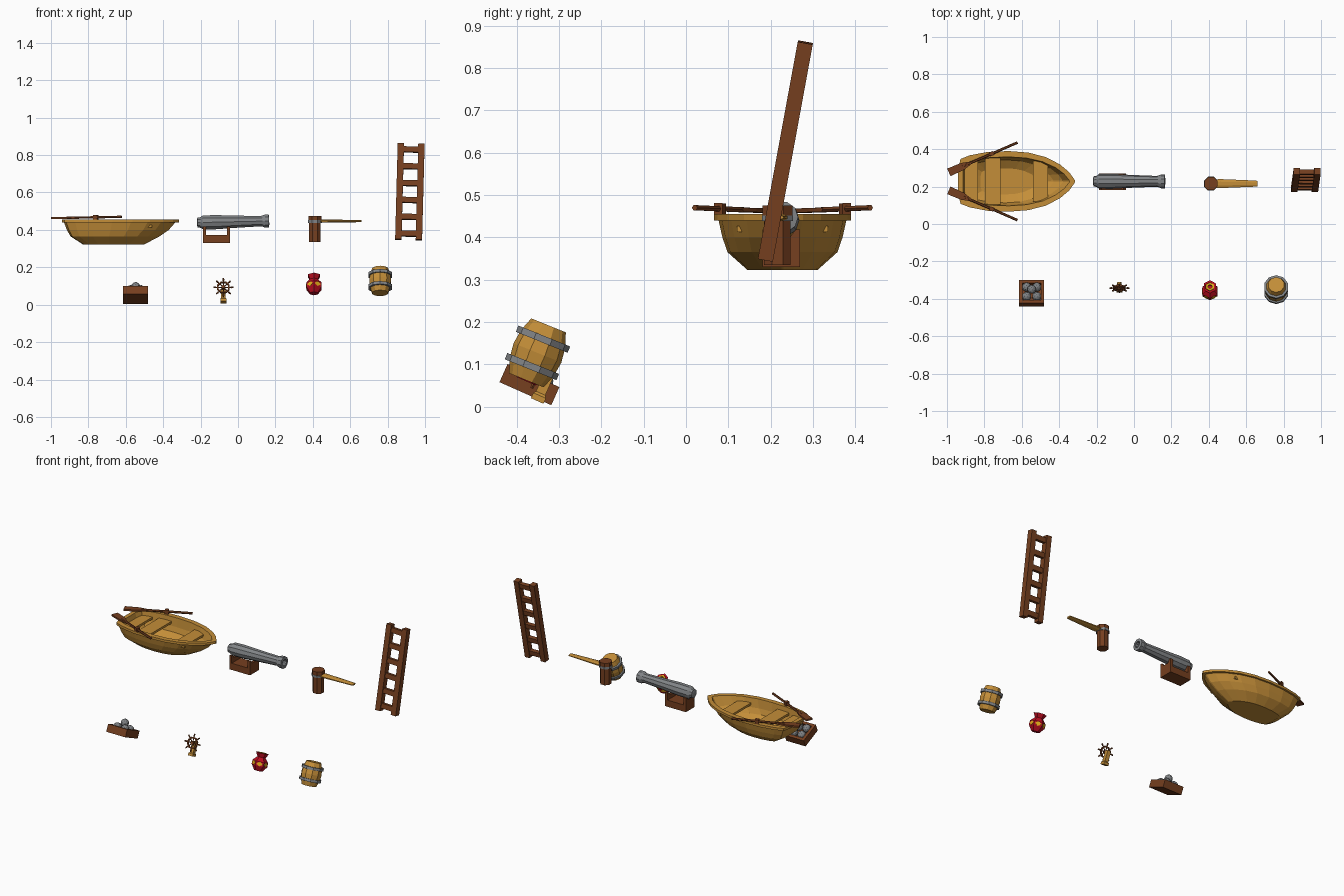
import bpy, bmesh
from math import radians, sin, cos, pi
from mathutils import Matrix, Vector


def material(name, rgb):
    m = bpy.data.materials.new(name)
    m.diffuse_color = (*rgb, 1)
    return m


TAN = material("light_wood", (0.55, 0.27, 0.04))
BROWN = material("dark_wood", (0.18, 0.05, 0.014))
IRON = material("iron", (0.22, 0.23, 0.24))
RED = material("red_glaze", (0.5, 0.004, 0.015))
GOLD = material("gold", (0.75, 0.4, 0.01))
T = Matrix.Translation


def R(deg, axis):
    return Matrix.Rotation(radians(deg), 4, axis)


def finish(name, bm, mat, M):
    bmesh.ops.transform(bm, matrix=M, verts=bm.verts)
    bmesh.ops.remove_doubles(bm, verts=bm.verts, dist=1e-5)
    bmesh.ops.recalc_face_normals(bm, faces=bm.faces)
    me = bpy.data.meshes.new(name)
    bm.to_mesh(me)
    bm.free()
    me.materials.append(mat)
    ob = bpy.data.objects.new(name, me)
    bpy.context.collection.objects.link(ob)
    return ob


def rings(name, loops, mat, M=Matrix(), closed=False):
    """Skin a stack of equal-length loops; cap the ends or close into a torus."""
    bm = bmesh.new()
    vs = [[bm.verts.new(p) for p in l] for l in loops]
    n = len(vs[0])
    pairs = list(zip(vs, vs[1:])) + ([(vs[-1], vs[0])] if closed else [])
    for a, b in pairs:
        for i in range(n):
            bm.faces.new((a[i], a[(i + 1) % n], b[(i + 1) % n], b[i]))
    if not closed:
        bm.faces.new(vs[0])
        bm.faces.new(vs[-1])
    return finish(name, bm, mat, M)


def lathe(name, profile, n, mat, M=Matrix(), closed=False, turn=0.5):
    loops = [[(r * cos(2 * pi * (i + turn) / n), r * sin(2 * pi * (i + turn) / n), z)
              for i in range(n)] for r, z in profile]
    return rings(name, loops, mat, M, closed)


def box(name, size, mat, M=Matrix()):
    bm = bmesh.new()
    bmesh.ops.create_cube(bm, size=1, matrix=Matrix.Diagonal((*size, 1)))
    return finish(name, bm, mat, M)


def ball(name, r, mat, M):
    bm = bmesh.new()
    bmesh.ops.create_icosphere(bm, subdivisions=2, radius=r)
    return finish(name, bm, mat, M)


# Rowing boat: plan outline scaled through rising outer and falling inner levels
half = [(0, 0.4), (0.02, 0.74), (0.1, 0.86), (0.25, 0.97), (0.43, 1), (0.6, 0.95),
        (0.75, 0.8), (0.87, 0.56), (0.95, 0.3), (1, 0.03)]
outline = half + [(t, -w) for t, w in reversed(half)]
levels = [(-0.83, -0.50, 0.083, 0.323), (-0.895, -0.42, 0.13, 0.365),
          (-0.915, -0.37, 0.142, 0.40), (-0.93, -0.335, 0.151, 0.44),
          (-0.94, -0.315, 0.162, 0.44), (-0.94, -0.315, 0.162, 0.455),
          (-0.915, -0.345, 0.131, 0.455), (-0.90, -0.38, 0.125, 0.40),
          (-0.88, -0.43, 0.115, 0.368), (-0.82, -0.51, 0.07, 0.338)]
rings("boat_hull", [[(a + (b - a) * t, 0.228 + w * hw, z) for t, w in outline]
                    for a, b, hw, z in levels], TAN)
for name, x, length, width in (("stern_seat", -0.87, 0.07, 0.215),
                               ("middle_seat", -0.755, 0.085, 0.25),
                               ("bow_seat", -0.50, 0.08, 0.215)):
    box(name, (length, width, 0.014), TAN, T((x, 0.228, 0.42)))

# Oars resting on the gunwales, with oarlocks
for s, side in ((1, "left"), (-1, "right")):
    M = T((-0.99, 0.228 + s * 0.048, 0.463)) @ R(s * 23.5, 'Z') @ R(-1, 'Y')
    lathe(side + "_oar_shaft", [(0.007, 0.08), (0.007, 0.40)], 6, BROWN, M @ R(90, 'Y'))
    rings(side + "_oar_blade", [[(x, -w, -0.005), (x, w, -0.005), (x, w, 0.005), (x, -w, 0.005)]
                                for x, w in ((0, 0.022), (0.08, 0.02), (0.13, 0.007))], BROWN, M)
    box(side + "_oarlock", (0.022, 0.022, 0.026), BROWN, M @ T((0.25, 0, 0.0)))

# Cannon barrel on its cradle
lathe("cannon_barrel", [(0.012, 0), (0.027, 0.004), (0.03, 0.02), (0.039, 0.032), (0.04, 0.10),
                        (0.035, 0.19), (0.029, 0.34), (0.031, 0.35), (0.037, 0.365), (0.037, 0.385),
                        (0.02, 0.387), (0.018, 0.30)], 10, IRON,
      T((-0.22, 0.228, 0.439)) @ R(88.7, 'Y'))
box("cradle_base", (0.145, 0.088, 0.042), BROWN, T((-0.115, 0.225, 0.351)))
for x in (-0.179, -0.051):
    notch = [(-0.044, 0.37), (0.044, 0.37), (0.044, 0.418), (0.034, 0.418), (0.018, 0.398),
             (-0.018, 0.398), (-0.034, 0.418), (-0.044, 0.418)]
    rings("cradle_end", [[(x + d, 0.225 + y, z) for y, z in notch] for d in (-0.008, 0.008)], BROWN)

# Mallet: upright head, iron band, flat handle
M = T((0.411, 0.216, 0))
lathe("mallet_head", [(0.034, 0.335), (0.034, 0.44), (0.038, 0.445), (0.038, 0.475)], 8, BROWN, M)
lathe("mallet_band", [(0.036, 0.438), (0.04, 0.438), (0.04, 0.452), (0.036, 0.452)], 8, IRON, M, True)
lathe("mallet_handle", [(0.024, 0.02), (0.026, 0.05), (0.018, 0.23), (0.016, 0.25)], 8, TAN,
      T((0.411, 0.216, 0.447)) @ Matrix.Diagonal((1, 1, 0.36, 1)) @ R(90, 'Y'))

# Leaning ladder
M = T((0.919, 0.235, 0.604)) @ R(-10.4, 'X') @ R(1.5, 'Y')
for s in (-1, 1):
    box("ladder_rail", (0.034, 0.036, 0.522), BROWN, M @ T((s * 0.055, 0, 0)))
for i in range(6):
    box("ladder_rung", (0.10, 0.024, 0.03), BROWN, M @ T((0, 0, -0.228 + i * 0.0915)))

TILT = R(-24, 'X')

# Tray of cannonballs
M = T((-0.547, -0.37, 0.052)) @ TILT
box("tray_floor", (0.134, 0.134, 0.02), BROWN, M @ T((0, 0, -0.0135)))
for k in range(4):
    box("tray_side", (0.134, 0.018, 0.047), BROWN, M @ R(90 * k, 'Z') @ T((0, -0.058, 0)))
for x in (-0.027, 0.027):
    for y in (-0.027, 0.027):
        ball("cannonball", 0.025, IRON, M @ T((x, y, 0.019)))
ball("top_cannonball", 0.024, IRON, M @ T((0, 0, 0.05)))

# Ship's wheel on a pedestal
M = T((-0.078, -0.328, 0.086)) @ TILT
lathe("wheel_pedestal", [(0.023, -0.076), (0.023, -0.062), (0.017, -0.056), (0.017, -0.005),
                         (0.01, 0.01)], 4, TAN, M @ T((0, 0.008, 0)))
W = M @ T((0, -0.016, 0)) @ R(90, 'X')
lathe("wheel_rim", [(0.028, -0.005), (0.036, -0.005), (0.036, 0.005), (0.028, 0.005)],
      8, BROWN, W, True)
lathe("wheel_hub", [(0.01, -0.02), (0.01, 0.01)], 8, BROWN, W)
for k in range(8):
    lathe("wheel_spoke", [(0.003, 0), (0.003, 0.036), (0.005, 0.042), (0.004, 0.054)], 6, BROWN,
          W @ R(45 * k, 'Z') @ R(90, 'Y'))

# Six-sided red jar with gold diamonds and gold mouth
M = T((0.406, -0.378, 0.06)) @ TILT
jar = [(0.024, 0), (0.046, 0.03), (0.046, 0.055), (0.024, 0.08), (0.038, 0.105)]
lathe("red_jar", jar + [(0.026, 0.105), (0.018, 0.085)], 6, RED, M)
lathe("jar_mouth", [(0.012, 0.099), (0.024, 0.101), (0.024, 0.107), (0.012, 0.107)], 6, GOLD, M, True)
for k in range(6):
    rings("jar_diamond", [[(x, 0.019, 0.0425), (x, 0, 0.057), (x, -0.019, 0.0425), (x, 0, 0.028)]
                          for x in (0.036, 0.0415)], GOLD, M @ R(60 * k + 60, 'Z'))

# Cask with two iron hoops
M = T((0.76, -0.351, 0.127)) @ R(-22, 'X')
lathe("cask", [(0.044, -0.07), (0.056, -0.037), (0.061, 0), (0.056, 0.037), (0.044, 0.07)], 10, TAN, M)
for z in (-0.035, 0.035):
    lathe("cask_hoop", [(0.053, z - 0.008), (0.066, z - 0.008), (0.066, z + 0.008), (0.053, z + 0.008)],
          10, IRON, M, True)
